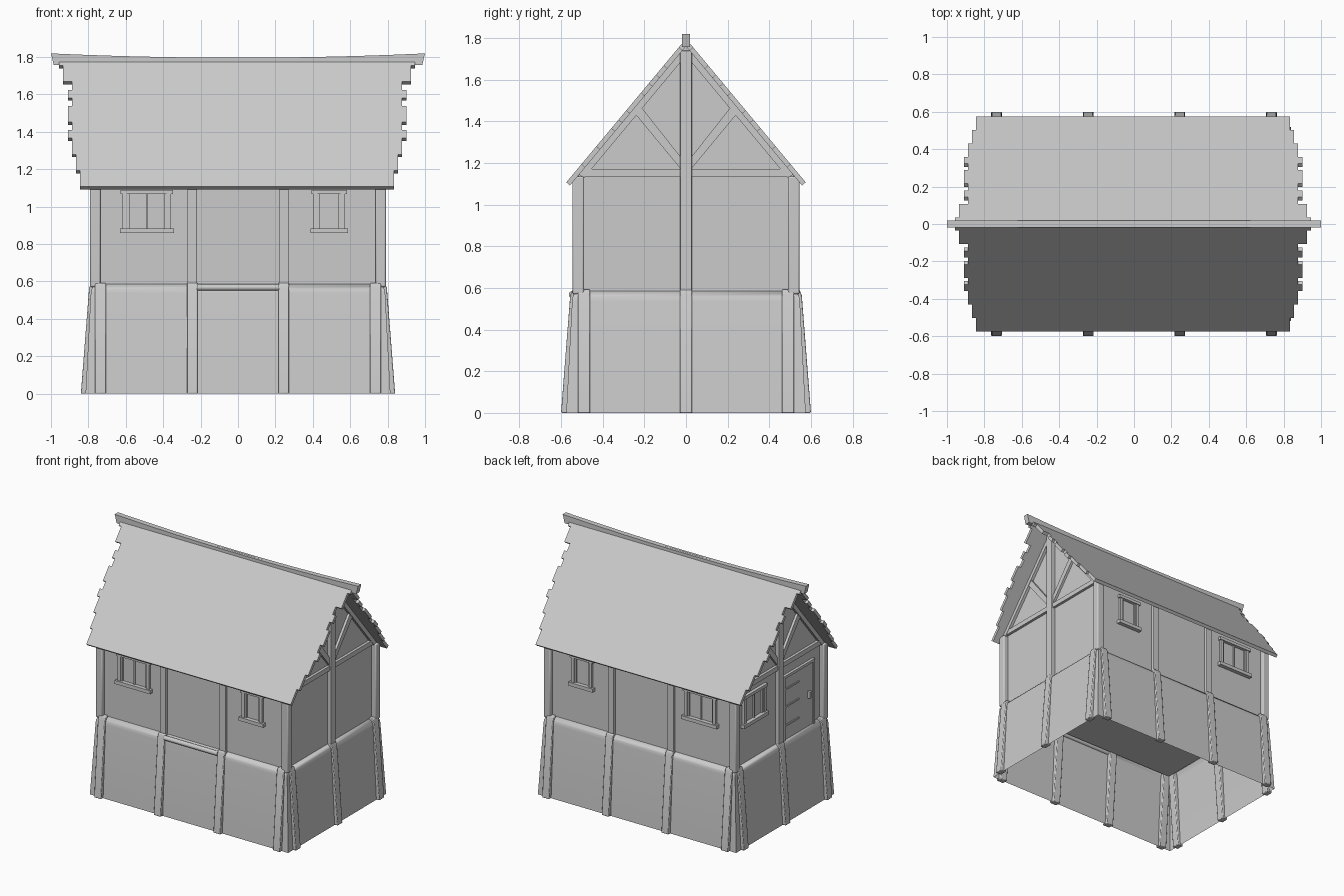
import bpy, bmesh, math
from mathutils import Matrix

cube = bpy.data.objects.get("Cube")
if cube:
    bpy.data.objects.remove(cube, do_unlink=True)

grey = bpy.data.materials.new("plain_grey")
grey.use_nodes = True
color = (0.6, 0.6, 0.6, 1)
grey.diffuse_color = color
grey.node_tree.nodes["Principled BSDF"].inputs["Base Color"].default_value = color

FRONT, BACK, LEFT, RIGHT = 0, math.pi, math.pi / 2, -math.pi / 2
LONG, GABLE = 0.515, 0.755          # wall distances from the centre


def finish(name, bm, turn=0, bevel=0):
    bmesh.ops.recalc_face_normals(bm, faces=bm.faces)
    bm.transform(Matrix.Rotation(turn, 4, "Z"))
    mesh = bpy.data.meshes.new(name)
    bm.to_mesh(mesh)
    bm.free()
    mesh.materials.append(grey)
    ob = bpy.data.objects.new(name, mesh)
    bpy.context.collection.objects.link(ob)
    if bevel:
        mod = ob.modifiers.new("soft_edges", "BEVEL")
        mod.width, mod.segments = bevel, 2
    return ob


def smooth(ob):
    bpy.ops.object.select_all(action="DESELECT")
    ob.select_set(True)
    bpy.context.view_layer.objects.active = ob
    bpy.ops.object.shade_smooth_by_angle(angle=math.radians(50))


def extrude(name, points, offset, turn=0, bevel=0):
    bm = bmesh.new()
    face = bm.faces.new([bm.verts.new(p) for p in points])
    new = bmesh.ops.extrude_face_region(bm, geom=[face])["geom"]
    bmesh.ops.translate(bm, vec=offset, verts=[v for v in new if isinstance(v, bmesh.types.BMVert)])
    return finish(name, bm, turn, bevel)


def plate(name, outline, d0, d1, turn, bevel=0):
    """Outline across a wall (sideways, height), from depth d0 out to d1."""
    return extrude(name, [(u, -d0, z) for u, z in outline], (0, d0 - d1, 0), turn, bevel)


def box(name, u0, u1, z0, z1, d0, d1, turn, bevel=0):
    return plate(name, [(u0, z0), (u1, z0), (u1, z1), (u0, z1)], d0, d1, turn, bevel)


# House body: pentagon running along the ridge
extrude("wall_body", [(-GABLE, y, z) for y, z in
        [(-LONG, 0.56), (LONG, 0.56), (LONG, 1.145), (0, 1.765), (-LONG, 1.145)]],
        (2 * GABLE, 0, 0))

# Flared base with a rounded shoulder, open underneath
bm = bmesh.new()
rings = []
for grow, z in [(0.06, 0), (0.032, 0.535), (0.029, 0.556), (0.02, 0.573), (0, 0.585)]:
    x, y = GABLE + grow, LONG + grow
    rings.append([bm.verts.new(p) for p in [(-x, -y, z), (x, -y, z), (x, y, z), (-x, y, z)]])
for low, high in zip(rings, rings[1:]):
    for i in range(4):
        j = (i + 1) % 4
        bm.faces.new([low[i], low[j], high[j], high[i]])
smooth(finish("base_skirt", bm))


# Base posts leaning against the skirt
def base_post(u, wall, turn):
    profile = [(0.085, 0), (0.041, 0.565), (0.03, 0.592), (-0.005, 0.592), (0.04, 0)]
    smooth(extrude("base_post", [(u - 0.029, -wall - d, z) for d, z in profile],
                   (0.058, 0, 0), turn, 0.005))


for turn in (FRONT, BACK):
    for u in (-0.735, -0.245, 0.245, 0.735):
        base_post(u, LONG, turn)
    for u in (-0.245, 0.245):
        box("wall_post", u - 0.026, u + 0.026, 0.57, 1.14, LONG - 0.02, LONG + 0.02, turn, 0.005)
for turn in (LEFT, RIGHT):
    for u in (-0.49, 0, 0.49):
        base_post(u, GABLE, turn)
for sx in (-1, 1):
    for sy in (-1, 1):
        x, y = sx * 0.763, sy * 0.517
        smooth(box("corner_post", x - 0.028, x + 0.028, 0.57, 1.135, -y - 0.028, -y + 0.028, 0, 0.008))

# Rounded sill in the middle front bay
bm = bmesh.new()
bmesh.ops.create_cone(bm, cap_ends=True, segments=16, radius1=0.017, radius2=0.017, depth=0.44,
                      matrix=Matrix.Translation((0, -0.546, 0.568)) @ Matrix.Rotation(math.pi / 2, 4, "Y"))
smooth(finish("front_sill", bm))

# Gable timbers
for turn in (LEFT, RIGHT):
    box("gable_post", -0.028, 0.028, 0.57, 1.74, GABLE - 0.02, GABLE + 0.03, turn, 0.004)
    box("gable_beam", -0.49, 0.49, 1.135, 1.17, GABLE - 0.02, GABLE + 0.02, turn)
    for s in (-1, 1):
        plate("gable_brace", [(s * 0.02, 1.165), (s * 0.26, 1.455), (s * 0.228, 1.485), (s * 0.02, 1.222)],
              GABLE - 0.02, GABLE + 0.018, turn)
        plate("gable_rafter", [(s * 0.515, 1.145), (0, 1.765), (0, 1.715), (s * 0.49, 1.127)],
              GABLE - 0.02, GABLE + 0.022, turn)


# Windows with frame, lintel and sill
def window(u, half, wall, turn, mullion):
    box("window_lintel", u - half - 0.01, u + half + 0.01, 1.068, 1.09, wall - 0.01, wall + 0.024, turn)
    box("window_sill", u - half - 0.015, u + half + 0.015, 0.858, 0.884, wall - 0.01, wall + 0.03, turn)
    for s in (-1, 1):
        a, b, c = u + s * half, u + s * (half - 0.024), u + s * (half - 0.036)
        box("window_jamb", min(a, b), max(a, b), 0.88, 1.07, wall - 0.01, wall + 0.018, turn)
        box("window_inner_jamb", min(b, c), max(b, c), 0.88, 1.07, wall - 0.01, wall + 0.01, turn)
    if mullion:
        box("window_mullion", u - 0.006, u + 0.006, 0.88, 1.07, wall - 0.01, wall + 0.01, turn)


for turn, s in ((FRONT, 1), (BACK, -1)):
    window(-0.487 * s, 0.13, LONG, turn, True)
    window(0.487 * s, 0.085, LONG, turn, False)
window(-0.29, 0.13, GABLE, RIGHT, True)

# Door with hinges and handle
box("door_leaf", 0.06, 0.39, 0.58, 1.04, GABLE - 0.01, GABLE + 0.01, RIGHT)
for z in (0.68, 0.82, 0.95):
    box("door_hinge", 0.065, 0.23, z, z + 0.012, GABLE, GABLE + 0.016, RIGHT)
for u0, u1, z0, z1 in [(0.04, 0.06, 0.58, 1.06), (0.39, 0.41, 0.58, 1.06), (0.04, 0.41, 1.04, 1.06)]:
    box("door_frame", u0, u1, z0, z1, GABLE - 0.01, GABLE + 0.02, RIGHT)
box("door_handle", 0.335, 0.355, 0.79, 0.84, GABLE, GABLE + 0.03, RIGHT)

# Roof slopes with ragged shingle ends, listed from eave to ridge
ends = [0.845, 0.845, 0.865, 0.865, 0.888, 0.888, 0.91, 0.888, 0.91, 0.91, 0.888, 0.91, 0.888,
        0.935, 0.935, 0.957]
for sy, name in ((-1, "front_roof"), (1, "back_roof")):
    left, right = [], []
    for i, e in enumerate(ends):
        for t in (i / len(ends), (i + 1) / len(ends)):
            y, z = sy * 0.575 * (1 - t), 1.107 + 0.69 * t
            left.append((-e, y, z))
            right.append((e - 0.01, y, z))
    extrude(name, left + right[::-1], (0, -sy * 0.018, -0.015))

# Sagging ridge beam
bm = bmesh.new()
rows = []
for i in range(13):
    x = -1 + i / 6
    low = x * 0.985
    top = 1.796 + 0.023 * x * x
    rows.append([bm.verts.new(p) for p in [(low, -0.019, 1.757), (low, 0.019, 1.757),
                                           (x, 0.019, top), (x, -0.019, top)]])
for a, b in zip(rows, rows[1:]):
    for i in range(4):
        j = (i + 1) % 4
        bm.faces.new([a[i], a[j], b[j], b[i]])
bm.faces.new(rows[0])
bm.faces.new(rows[-1])
finish("ridge_beam", bm)
